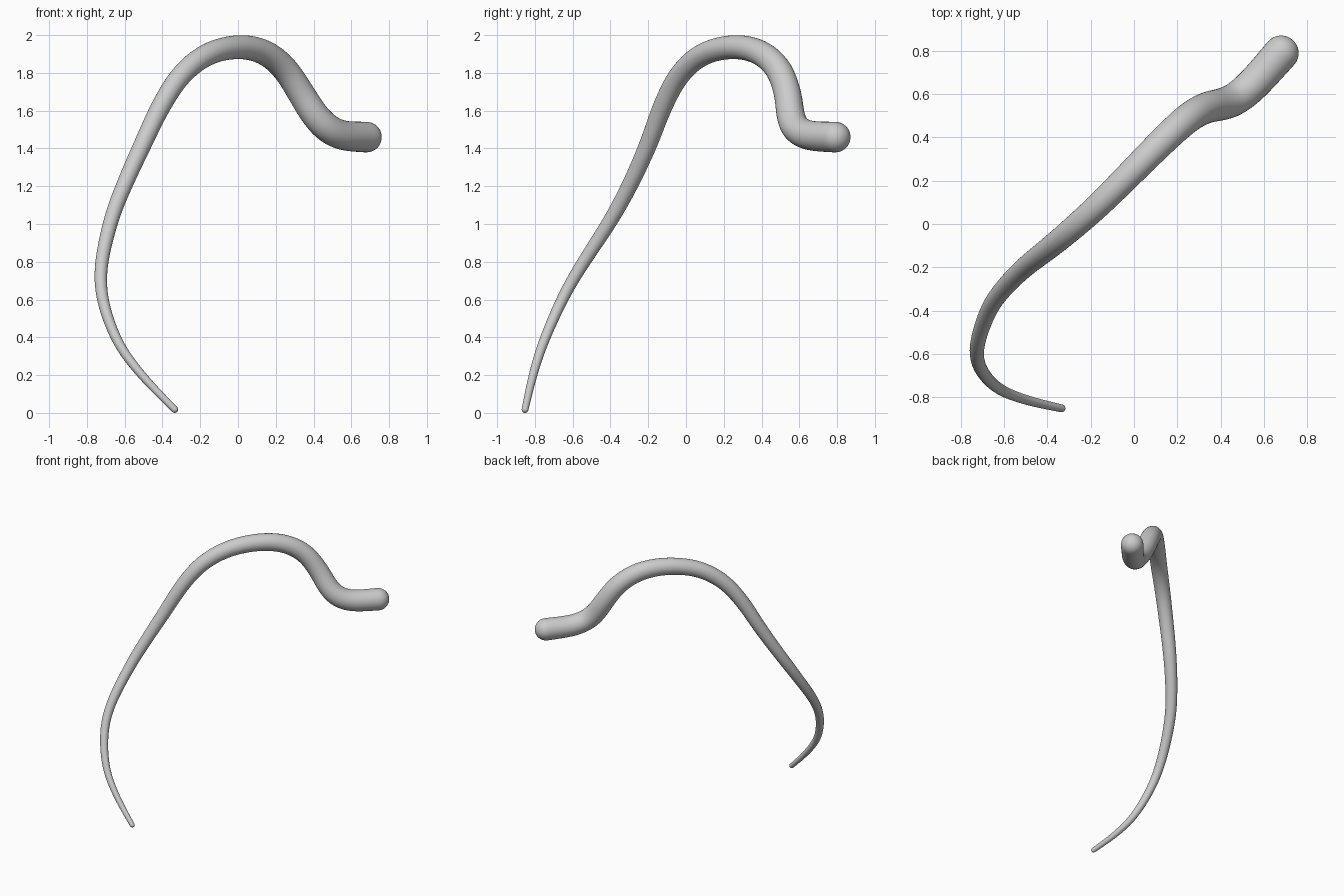
import bpy, bmesh, math
from mathutils import Vector

if "Cube" in bpy.data.objects:
    bpy.data.objects.remove(bpy.data.objects["Cube"])

# Centre line from thin tip to thick end
PATH = [Vector(p) for p in [
    (-0.335, -0.852, 0.018), (-0.51, -0.81, 0.20), (-0.65, -0.745, 0.40),
    (-0.732, -0.61, 0.69), (-0.678, -0.41, 1.00), (-0.60, -0.295, 1.21),
    (-0.505, -0.20, 1.42), (-0.41, -0.125, 1.62), (-0.30, -0.035, 1.79),
    (-0.16, 0.09, 1.90), (0.0, 0.25, 1.938), (0.14, 0.39, 1.91),
    (0.25, 0.49, 1.82), (0.335, 0.538, 1.69), (0.405, 0.553, 1.58),
    (0.475, 0.582, 1.507), (0.56, 0.655, 1.468), (0.68, 0.79, 1.46)]]
R_THIN, R_THICK, SIDES, STEPS = 0.018, 0.081, 32, 8


def smooth_path(pts):
    ext = [2 * pts[0] - pts[1]] + pts + [2 * pts[-1] - pts[-2]]
    out = []
    for a, b, c, d in zip(ext, ext[1:], ext[2:], ext[3:]):
        for k in range(STEPS):
            t = k / STEPS
            out.append(0.5 * (2 * b + (c - a) * t + (2 * a - 5 * b + 4 * c - d) * t * t
                              + (3 * b - a - 3 * c + d) * t ** 3))
    out.append(pts[-1].copy())
    # relax small wobbles
    for _ in range(8):
        out = [out[0]] + [(p + 2 * q + r) / 4 for p, q, r in zip(out, out[1:], out[2:])] + [out[-1]]
    return out


def tapered_tube(name, pts):
    length = [0.0]
    for a, b in zip(pts, pts[1:]):
        length.append(length[-1] + (b - a).length)
    radii = [R_THIN + (R_THICK - R_THIN) * s / length[-1] for s in length]
    tans = [(pts[min(i + 1, len(pts) - 1)] - pts[max(i - 1, 0)]).normalized()
            for i in range(len(pts))]
    stations = list(zip(pts, tans, radii))
    # rounded ends as extra shrinking rings
    angles = [math.pi / 2 * k / 8 for k in range(1, 8)]
    p, t, r = stations[0]
    head = [(p - t * r * math.sin(a), t, r * math.cos(a)) for a in reversed(angles)]
    q, u, w = stations[-1]
    tail = [(q + u * w * math.sin(a), u, w * math.cos(a)) for a in angles]

    bm = bmesh.new()
    rings = []
    n = t.orthogonal().normalized()
    for c, d, rad in head + stations + tail:
        n = (n - d * n.dot(d)).normalized()
        m = d.cross(n)
        rings.append([bm.verts.new(c + rad * (n * math.cos(f) + m * math.sin(f)))
                      for f in (2 * math.pi * k / SIDES for k in range(SIDES))])
    for a, b in zip(rings, rings[1:]):
        for k in range(SIDES):
            j = (k + 1) % SIDES
            bm.faces.new((a[k], a[j], b[j], b[k]))
    for ring, pole in ((rings[0], p - t * r), (rings[-1], q + u * w)):
        v = bm.verts.new(pole)
        for k in range(SIDES):
            bm.faces.new((ring[k], ring[(k + 1) % SIDES], v))
    bmesh.ops.recalc_face_normals(bm, faces=bm.faces)
    for f in bm.faces:
        f.smooth = True
    mesh = bpy.data.meshes.new(name)
    bm.to_mesh(mesh)
    bm.free()
    obj = bpy.data.objects.new(name, mesh)
    bpy.context.collection.objects.link(obj)
    return obj


# Curved tapering tail
tapered_tube("curved_tail", smooth_path(PATH))
